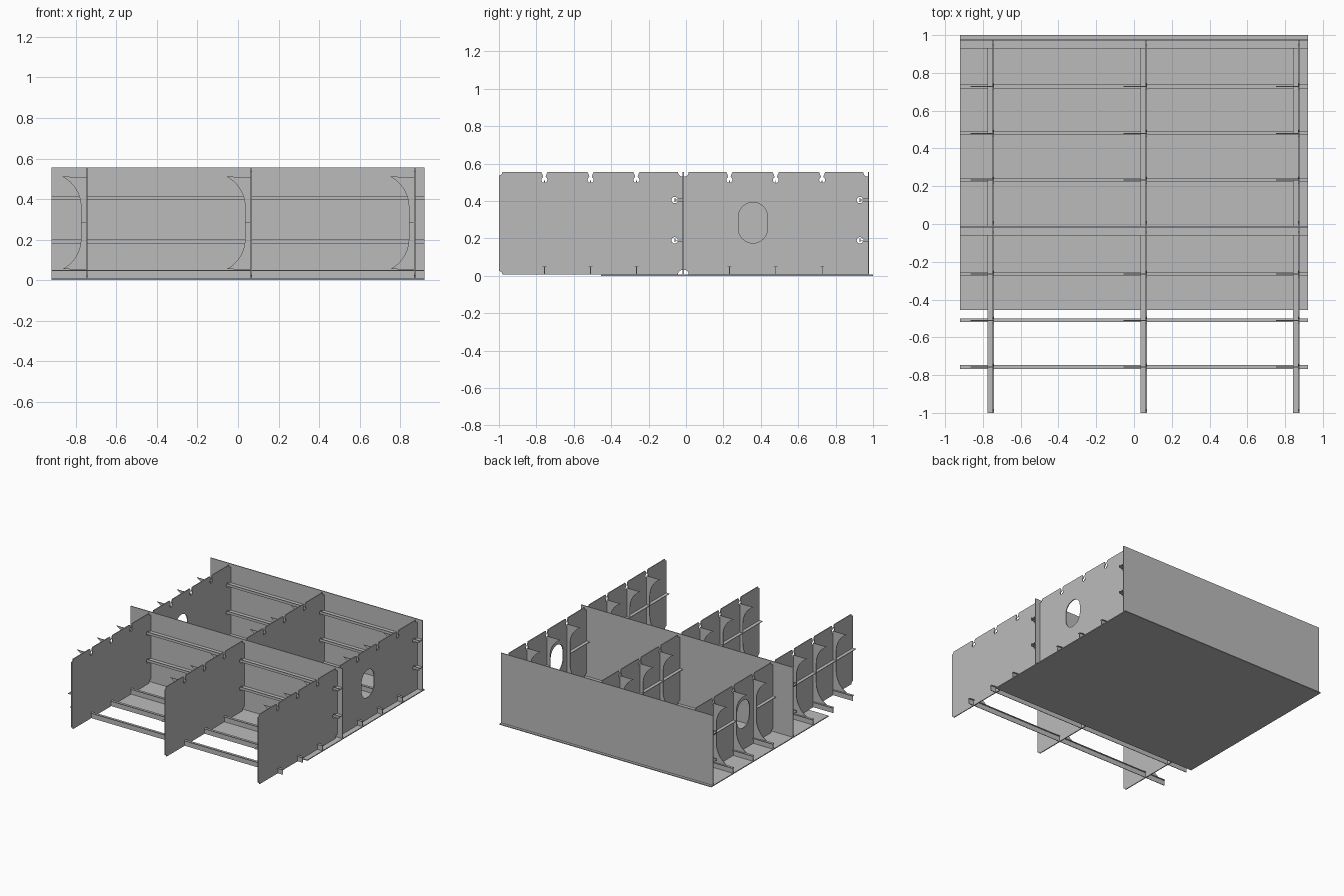
import bpy, bmesh
from math import pi, sin, cos, asin

cube = bpy.data.objects.get("Cube")
if cube:
    bpy.data.objects.remove(cube, do_unlink=True)

steel = bpy.data.materials.new("grey_steel")
steel.use_nodes = True
GREY = (0.5, 0.5, 0.5, 1)
steel.diffuse_color = GREY
steel.node_tree.nodes["Principled BSDF"].inputs["Base Color"].default_value = GREY

HALF_X = 0.92                      # half the block width
BASE, TOP = 0.007, 0.555           # top of shell plate, top of frames
T = 0.007                          # plate thickness
FRAMES = (-0.745, 0.065, 0.873)    # transverse frame planes
GIRDERS = (-0.014, 0.976)          # longitudinal girder planes
FRONT_RIBS = (-0.757, -0.510, -0.265)
REAR_RIBS = (0.232, 0.480, 0.728)
SIDE_RIBS = (0.190, 0.405)
MID = 0.283


def finish(name, bm):
    bmesh.ops.recalc_face_normals(bm, faces=bm.faces)
    mesh = bpy.data.meshes.new(name)
    bm.to_mesh(mesh)
    bm.free()
    mesh.materials.append(steel)
    ob = bpy.data.objects.new(name, mesh)
    bpy.context.collection.objects.link(ob)
    return ob


def box(name, x, y, z):
    bm = bmesh.new()
    bmesh.ops.create_cube(bm, size=1)
    for v in bm.verts:
        v.co = [lo + (c + 0.5) * (hi - lo) for c, (lo, hi) in zip(v.co, (x, y, z))]
    return finish(name, bm)


def plate(name, loops, axis, offset, thick=T):
    """Flat plate with optional holes, standing across the x or y axis."""
    def place(u, v):
        return (offset - thick / 2, u, v) if axis == "x" else (u, offset - thick / 2, v)
    bm = bmesh.new()
    for loop in loops:
        vs = [bm.verts.new(place(u, v)) for u, v in loop]
        for a, b in zip(vs, vs[1:] + vs[:1]):
            bm.edges.new((a, b))
    bmesh.ops.triangle_fill(bm, use_beauty=True, edges=bm.edges[:])
    ext = bmesh.ops.extrude_face_region(bm, geom=bm.faces[:], use_keep_orig=True)
    shift = (thick, 0, 0) if axis == "x" else (0, thick, 0)
    bmesh.ops.translate(bm, vec=shift,
                        verts=[g for g in ext["geom"] if isinstance(g, bmesh.types.BMVert)])
    return finish(name, bm)


def arc(cu, cv, r, a0, a1, n=8):
    return [(cu + r * cos(a0 + (a1 - a0) * i / n), cv + r * sin(a0 + (a1 - a0) * i / n))
            for i in range(n + 1)]


def keyhole(depth, r, neck, mouth=0):
    """Notch as (along edge, inward) points."""
    a = asin(neck / r)
    pts = arc(0, depth, r, -pi / 2 - a, -5 * pi / 2 + a, 16)
    if mouth:
        return [(-mouth, 0), (-mouth * 0.7, mouth * 0.6)] + pts + [(mouth * 0.7, mouth * 0.6), (mouth, 0)]
    return [(-neck, 0)] + pts + [(neck, 0)]


def frame_outline(y0, y1, ribs, front_r, bottom_rear_r):
    pts = arc(y0, BASE, front_r, pi / 2, 0)
    pts += arc(y1, BASE, bottom_rear_r, pi, pi / 2) if bottom_rear_r else [(y1, BASE)]
    for z in SIDE_RIBS:
        pts += [(y1 - d, z + s) for s, d in keyhole(0.043, 0.017, 0.005)]
    pts += arc(y1, TOP, 0.025, -pi / 2, -pi)
    for y in reversed(ribs):
        pts += [(y - s, TOP - d) for s, d in keyhole(0.042, 0.016, 0.006, 0.017)]
    return pts + arc(y0, TOP, front_r, 0, -pi / 2)


# Bottom shell, laid in three strakes
seams = (-0.455, 0.31, 0.62, 1.0)
for i, span in enumerate(zip(seams, seams[1:])):
    box(f"bottom_plate_{i}", (-HALF_X, HALF_X), span, (0, BASE))

# Longitudinal girders with horizontal T stiffeners on their front sides
for name, y in zip(("centre", "rear"), GIRDERS):
    box(f"{name}_girder", (-HALF_X, HALF_X), (y - T / 2, y + T / 2), (BASE, TOP))
    for i, z in enumerate(SIDE_RIBS):
        box(f"{name}_stiffener_web_{i}", (-HALF_X, HALF_X), (y - 0.045, y), (z - 0.002, z + 0.002))
        box(f"{name}_stiffener_flange_{i}", (-HALF_X, HALF_X),
            (y - 0.048, y - 0.043), (z - 0.010, z + 0.010))

# Bottom T longitudinals
for i, y in enumerate(FRONT_RIBS + REAR_RIBS):
    box(f"longitudinal_web_{i}", (-HALF_X, HALF_X), (y - 0.002, y + 0.002), (BASE, 0.049))
    box(f"longitudinal_flange_{i}", (-HALF_X, HALF_X), (y - 0.010, y + 0.010), (0.046, 0.051))

# Transverse frames; the outer rear ones have an oval manhole
manhole = arc(0.358, 0.315, 0.078, 0, pi, 16) + arc(0.358, 0.253, 0.078, pi, 2 * pi, 16)
front_edge, rear_edge = -1.0, GIRDERS[0] + T / 2
for i, x in enumerate(FRAMES):
    outer = i != 1
    plate(f"front_frame_{i}", [frame_outline(front_edge, GIRDERS[0] - T / 2, FRONT_RIBS, 0.018, 0.025)],
          "x", x)
    rear = [frame_outline(rear_edge, GIRDERS[1] - T / 2, REAR_RIBS, 0.025, 0)]
    plate(f"rear_frame_{i}", rear + ([manhole] if outer else []), "x", x)

    # Curved brackets beside every longitudinal
    bracket = [(0, 0.051), (0, 0.51)]
    bracket += arc(-0.20, 0.36, 0.17, pi * 0.345, 0, 12)
    bracket += arc(-0.20, 0.205, 0.17, 0, -pi * 0.345, 12)
    for j, y in enumerate(FRONT_RIBS + REAR_RIBS):
        plate(f"bracket_{i}_{j}", [[(x + u, z) for u, z in bracket]], "y", y, 0.005)

    # Flat stiffener along mid height, interrupted at the manhole
    spans = [(front_edge, GIRDERS[0])]
    spans += [(rear_edge, REAR_RIBS[0]), (REAR_RIBS[1], 0.928)] if outer else [(rear_edge, 0.928)]
    for j, span in enumerate(spans):
        box(f"frame_stiffener_{i}_{j}", (x - 0.03, x), span, (MID - 0.002, MID + 0.002))
